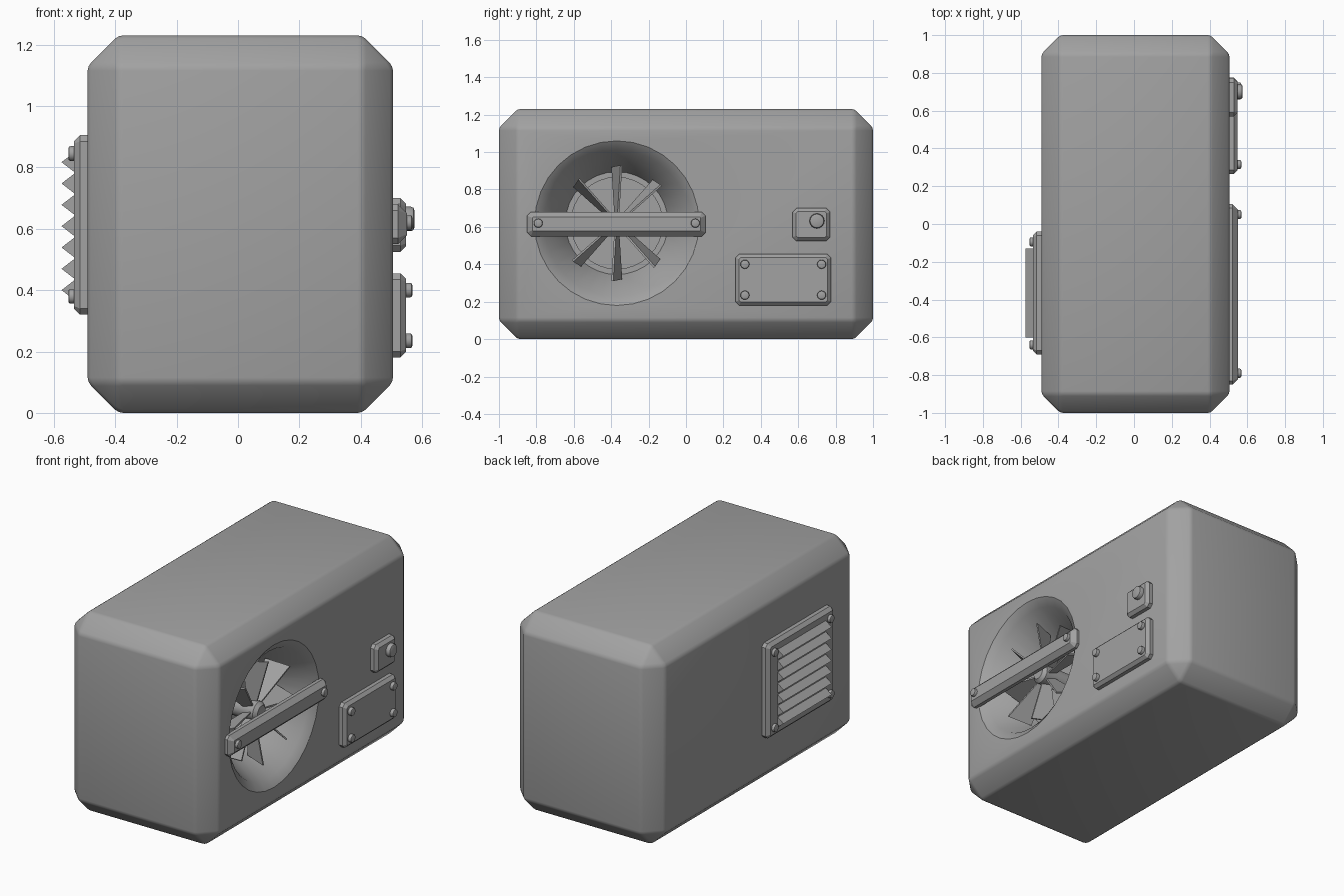
import bpy, bmesh, math
from mathutils import Matrix, Vector

default = bpy.data.objects.get("Cube")
if default:
    bpy.data.objects.remove(default, do_unlink=True)

grey = bpy.data.materials.new("plain grey")
grey.use_nodes = True
grey.diffuse_color = (0.36, 0.36, 0.36, 1)
grey.node_tree.nodes["Principled BSDF"].inputs["Base Color"].default_value = grey.diffuse_color

FACE, BACK = 0.505, -0.49        # side faces of the casing
FAN_Y, FAN_Z = -0.37, 0.62       # fan axis


def finish(name, bm, angle=30):
    bmesh.ops.recalc_face_normals(bm, faces=bm.faces)
    mesh = bpy.data.meshes.new(name)
    bm.to_mesh(mesh)
    bm.free()
    obj = bpy.data.objects.new(name, mesh)
    bpy.context.collection.objects.link(obj)
    mesh.materials.append(grey)
    smooth(obj, angle)
    return obj


def smooth(obj, angle):
    bpy.ops.object.select_all(action='DESELECT')
    obj.select_set(True)
    bpy.context.view_layer.objects.active = obj
    bpy.ops.object.shade_smooth_by_angle(angle=math.radians(angle))


def box_mesh(x, y, z):
    bm = bmesh.new()
    bmesh.ops.create_cube(bm, size=1)
    for v in bm.verts:
        v.co = Vector([r[0] if c < 0 else r[1] for c, r in zip(v.co, (x, y, z))])
    return bm


def chamfer(bm, edges, width, segments=1):
    bmesh.ops.bevel(bm, geom=list(edges), offset=width, segments=segments,
                    profile=0.5, affect='EDGES', clamp_overlap=True)


def plate(name, x, y, z, corner, rim):
    """Plate on a side face: cut corners, then a chamfered outer rim."""
    bm = box_mesh(x, y, z)
    chamfer(bm, [e for e in bm.edges
                 if abs(e.verts[0].co.x - e.verts[1].co.x) > 0.001], corner)
    outer = max(x, key=abs)
    chamfer(bm, [e for e in bm.edges
                 if all(abs(v.co.x - outer) < 0.001 for v in e.verts)], rim)
    return finish(name, bm, 20)


def lathe(name, profile, sides):
    """Revolve (x, radius) points about the fan axis; ends are closed."""
    bm = bmesh.new()
    rings = []
    for x, r in profile:
        rings.append([bm.verts.new((x, FAN_Y + r * math.cos(a), FAN_Z + r * math.sin(a)))
                      for a in (math.tau * i / sides for i in range(sides))])
    for a, b in zip(rings, rings[1:]):
        for i in range(sides):
            j = (i + 1) % sides
            bm.faces.new((a[i], a[j], b[j], b[i]))
    bm.faces.new(rings[0])
    bm.faces.new(rings[-1])
    return finish(name, bm)


def knob(name, x0, x1, y, z, radius):
    """Round head standing out along x, with a softened rim."""
    bm = bmesh.new()
    turn = Matrix.Translation(((x0 + x1) / 2, y, z)) @ Matrix.Rotation(math.pi / 2, 4, 'Y')
    bmesh.ops.create_cone(bm, cap_ends=True, segments=16, radius1=radius, radius2=radius,
                          depth=abs(x1 - x0), matrix=turn)
    chamfer(bm, [e for e in bm.edges if all(abs(v.co.x - x1) < 0.001 for v in e.verts)],
            radius * 0.3, 2)
    return finish(name, bm, 40)


# Casing with wide chamfers and slightly rounded edges
bm = box_mesh((BACK, FACE), (-1, 1), (0, 1.23))
chamfer(bm, bm.edges, 0.1)
chamfer(bm, bm.edges, 0.015, 2)
casing = finish("casing", bm)

# Funnel-shaped fan recess
cutter = lathe("recess_cutter", [(FACE + 0.05, 0.44), (FACE, 0.44), (0.47, 0.39),
                                 (0.24, 0.275), (0.24, 0.245), (0.16, 0.245)], 32)
cutter.hide_render = True
cut = casing.modifiers.new("recess", 'BOOLEAN')
cut.operation, cut.solver, cut.object = 'DIFFERENCE', 'EXACT', cutter
bpy.context.view_layer.update()
carved = bpy.data.meshes.new_from_object(
    casing.evaluated_get(bpy.context.evaluated_depsgraph_get()))
casing.modifiers.clear()
casing.data = carved
bpy.data.objects.remove(cutter, do_unlink=True)
smooth(casing, 30)

# Fan hub and eight twisted blades
lathe("fan_hub", [(0.15, 0.06), (0.4, 0.06), (0.42, 0.04)], 16)
bm = bmesh.new()
for k in range(8):
    spin = Matrix.Rotation(math.tau * k / 8, 3, 'X')
    corners = []
    for side in (-0.005, 0.005):
        for x, y, r in ((0.33, -0.008, 0.04), (0.38, 0.008, 0.04),
                        (0.45, 0.024, 0.31), (0.31, -0.024, 0.3)):
            corners.append(bm.verts.new(Vector((x, FAN_Y, FAN_Z)) + spin @ Vector((0, y + side, r))
                                        ))
    a, b = corners[:4], corners[4:]
    bm.faces.new(a)
    bm.faces.new(b)
    for i in range(4):
        j = (i + 1) % 4
        bm.faces.new((a[i], a[j], b[j], b[i]))
finish("fan_blades", bm)

# Bar across the fan
plate("fan_bar", (FACE - 0.005, 0.55), (-0.85, 0.105), (0.55, 0.68), 0.02, 0.028)
for y in (-0.79, 0.05):
    knob("bar_screw", 0.54, 0.568, y, FAN_Z, 0.024)

# Cover panel and switch box
plate("cover_panel", (FACE - 0.005, 0.547), (0.265, 0.775), (0.18, 0.455), 0.02, 0.018)
for y in (0.315, 0.725):
    for z in (0.235, 0.4):
        knob("panel_screw", 0.54, 0.568, y, z, 0.024)
plate("switch_box", (FACE - 0.005, 0.547), (0.57, 0.77), (0.525, 0.7), 0.02, 0.018)
knob("switch_button", 0.54, 0.575, 0.7, 0.632, 0.04)

# Vent frame with pointed slats on the other side
plate("vent_frame", (-0.535, BACK + 0.005), (-0.69, -0.04), (0.32, 0.905), 0.02, 0.02)
for y in (-0.64, -0.095):
    for z in (0.38, 0.845):
        knob("vent_screw", -0.53, -0.553, y, z, 0.024)
bm = bmesh.new()
pitch = 0.0695
for k in range(7):
    z = 0.4 + pitch * k
    ends = [[bm.verts.new(p) for p in ((-0.53, y, z - pitch / 2), (-0.575, y, z),
                                       (-0.53, y, z + pitch / 2))] for y in (-0.6, -0.13)]
    for tri in ends:
        bm.faces.new(tri)
    for i in range(3):
        j = (i + 1) % 3
        bm.faces.new((ends[0][i], ends[0][j], ends[1][j], ends[1][i]))
finish("vent_slats", bm, 20)
